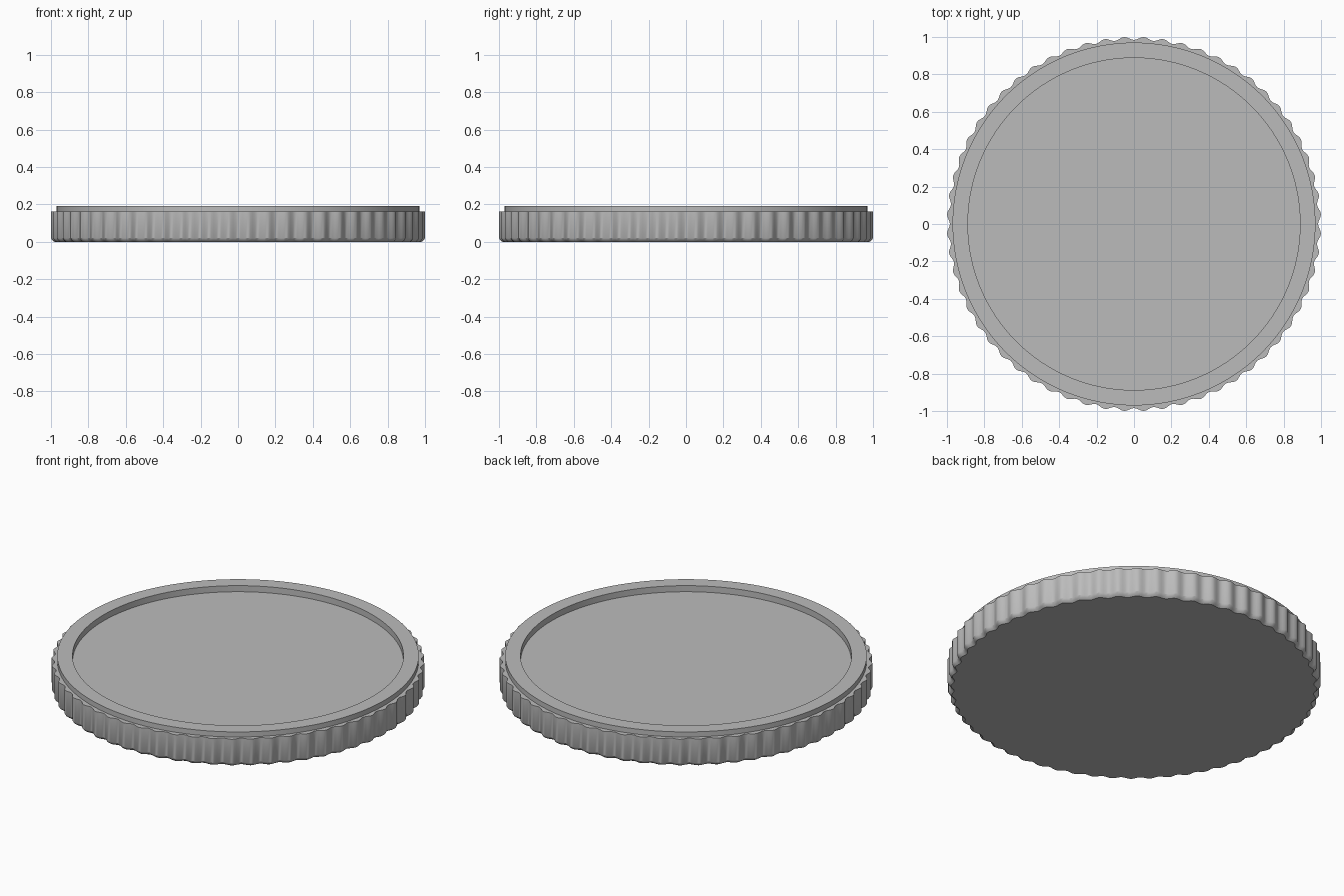
import bpy, bmesh, math

old = bpy.data.objects.get("Cube")
if old:
    bpy.data.objects.remove(old)

LOBES = 60            # scallops around the grip
STEPS = LOBES * 8     # points around each ring
RIPPLE = 0.0085       # half depth of a scallop

# One flat plastic colour
grey = bpy.data.materials.new("grey plastic")
grey.use_nodes = True
colour = (0.5, 0.5, 0.5, 1)
grey.diffuse_color = colour
grey.node_tree.nodes["Principled BSDF"].inputs["Base Color"].default_value = colour


def ring(bm, radius, z, ripple):
    verts = []
    for i in range(STEPS):
        a = math.tau * i / STEPS
        r = radius - ripple * math.cos(LOBES * a)
        verts.append(bm.verts.new((r * math.cos(a), r * math.sin(a), z)))
    return verts


def lathe(name, profile):
    bm = bmesh.new()
    rings = [ring(bm, *p) for p in profile]
    for low, high in zip(rings, rings[1:]):
        for i in range(STEPS):
            j = (i + 1) % STEPS
            bm.faces.new((low[i], low[j], high[j], high[i]))
    bm.faces.new(rings[0][::-1])
    bm.faces.new(rings[-1])
    mesh = bpy.data.meshes.new(name)
    bm.to_mesh(mesh)
    bm.free()
    mesh.materials.append(grey)
    obj = bpy.data.objects.new(name, mesh)
    bpy.context.collection.objects.link(obj)
    bpy.ops.object.select_all(action='DESELECT')
    obj.select_set(True)
    bpy.context.view_layer.objects.active = obj
    bpy.ops.object.shade_smooth_by_angle(angle=math.radians(30))
    return obj


# Bevelled scalloped grip, plain raised rim, then the recessed panel
lathe("round_cap", [
    (0.974, 0, RIPPLE),
    (0.985, 0.008, RIPPLE),
    (0.9925, 0.02, RIPPLE),
    (0.9925, 0.163, RIPPLE),
    (0.97, 0.163, 0),
    (0.97, 0.193, 0),
    (0.888, 0.193, 0),
    (0.888, 0.157, 0),
])
